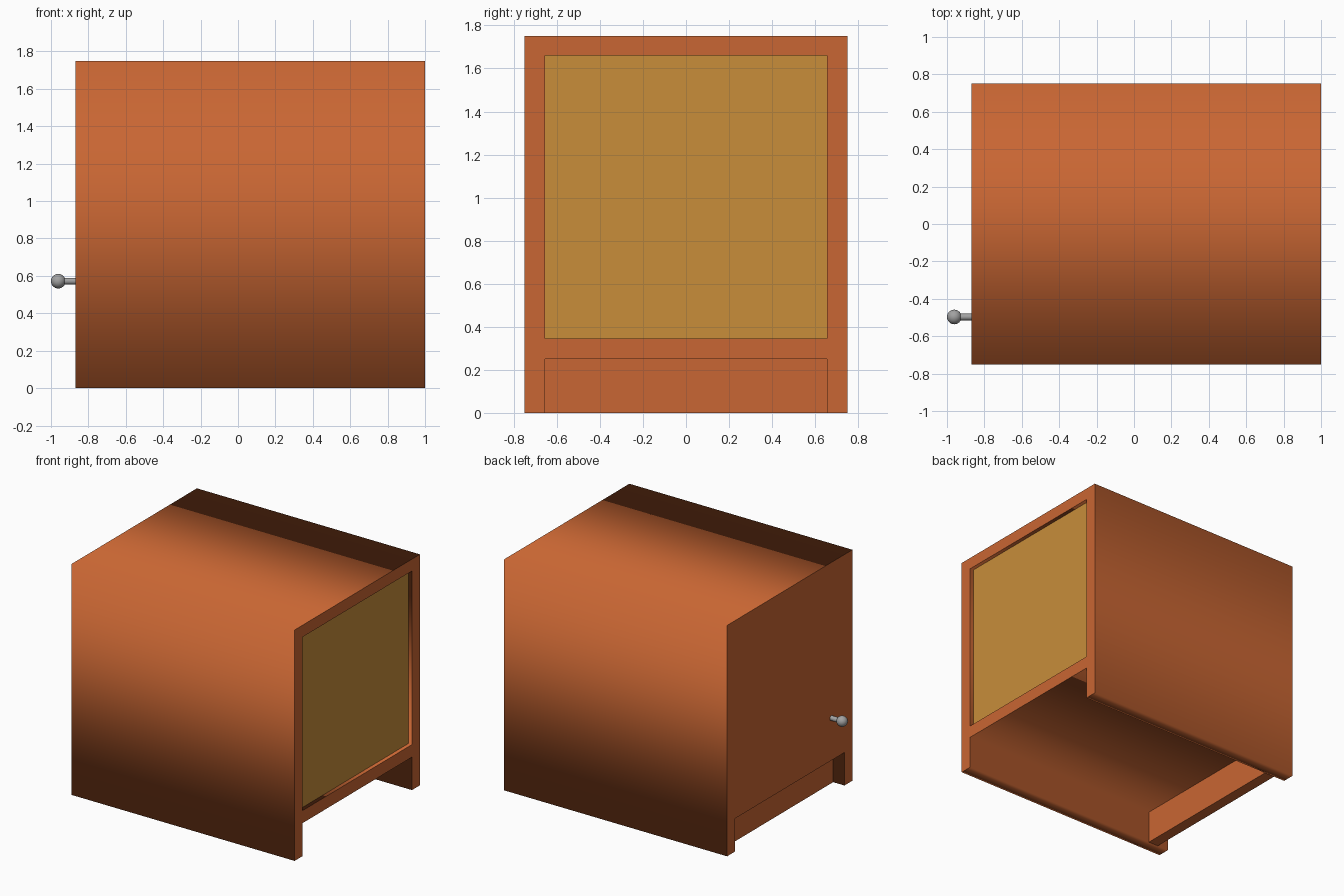
import bpy
from math import pi

cube = bpy.data.objects.get("Cube")
if cube:
    bpy.data.objects.remove(cube, do_unlink=True)


def material(name, rgb):
    mat = bpy.data.materials.new(name)
    mat.use_nodes = True
    color = (*rgb, 1)
    mat.diffuse_color = color
    mat.node_tree.nodes["Principled BSDF"].inputs["Base Color"].default_value = color
    return mat


orange_wood = material("orange wood", (0.584, 0.133, 0.033))
tan_board = material("tan board", (0.578, 0.27, 0.042))
grey_metal = material("grey metal", (0.36, 0.36, 0.36))

LEFT, RIGHT = -0.87, 1.0        # door side and back panel side
HALF, HEIGHT = 0.75, 1.75
INNER = 0.655                   # half width inside the side boards
FLOOR_LOW, FLOOR_TOP, CEILING = 0.25, 0.345, 1.66


def finish(obj, name, mat):
    obj.name = name
    obj.data.materials.clear()
    obj.data.materials.append(mat)
    return obj


def box(name, mat, x, y, z):
    """Box given by its (low, high) extent on each axis."""
    spans = (x, y, z)
    bpy.ops.mesh.primitive_cube_add(size=1, location=[(a + b) / 2 for a, b in spans])
    obj = bpy.context.object
    obj.scale = [b - a for a, b in spans]
    bpy.ops.object.transform_apply(location=False, rotation=False, scale=True)
    return finish(obj, name, mat)


def extrude_along_x(name, mat, outlines, x0, x1):
    """Extrude closed y-z outlines, inner ones becoming holes."""
    curve = bpy.data.curves.new(name, "CURVE")
    curve.dimensions = "2D"
    curve.fill_mode = "BOTH"
    curve.extrude = (x1 - x0) / 2
    for points in outlines:
        spline = curve.splines.new("POLY")
        spline.points.add(len(points) - 1)
        for point, (y, z) in zip(spline.points, points):
            point.co = (y, z, 0, 1)
        spline.use_cyclic_u = True
    obj = bpy.data.objects.new(name, curve)
    bpy.context.collection.objects.link(obj)
    obj.rotation_euler = (pi / 2, 0, pi / 2)
    obj.location.x = (x0 + x1) / 2
    bpy.ops.object.select_all(action="DESELECT")
    obj.select_set(True)
    bpy.context.view_layer.objects.active = obj
    bpy.ops.object.convert(target="MESH")
    return finish(bpy.context.object, name, mat)


# Carcass: sides, top and floor as one profile with an open base
outer = [(-HALF, 0), (-INNER, 0), (-INNER, FLOOR_LOW), (INNER, FLOOR_LOW),
         (INNER, 0), (HALF, 0), (HALF, HEIGHT), (-HALF, HEIGHT)]
hole = [(-INNER, FLOOR_TOP), (INNER, FLOOR_TOP), (INNER, CEILING), (-INNER, CEILING)]
extrude_along_x("carcass", orange_wood, [outer, hole], LEFT, RIGHT)

# Flush door, recessed back panel and kick board
inside = (-INNER, INNER)
box("door", orange_wood, (LEFT, LEFT + 0.09), inside, (FLOOR_TOP, CEILING))
box("back_panel", tan_board, (RIGHT - 0.07, RIGHT - 0.03), inside, (FLOOR_TOP, CEILING))
box("kick_board", orange_wood, (-0.775, -0.69), inside, (0, FLOOR_LOW))

# Door knob: stem and ball
KNOB_Y, KNOB_Z = -0.497, 0.572
bpy.ops.mesh.primitive_cylinder_add(vertices=24, radius=0.018, depth=0.1,
                                    location=(LEFT - 0.045, KNOB_Y, KNOB_Z),
                                    rotation=(0, pi / 2, 0))
finish(bpy.context.object, "knob_stem", grey_metal)
bpy.ops.object.shade_smooth_by_angle()
bpy.ops.mesh.primitive_uv_sphere_add(segments=32, ring_count=16, radius=0.039,
                                     location=(-0.961, KNOB_Y, KNOB_Z))
finish(bpy.context.object, "knob_ball", grey_metal)
bpy.ops.object.shade_smooth()
